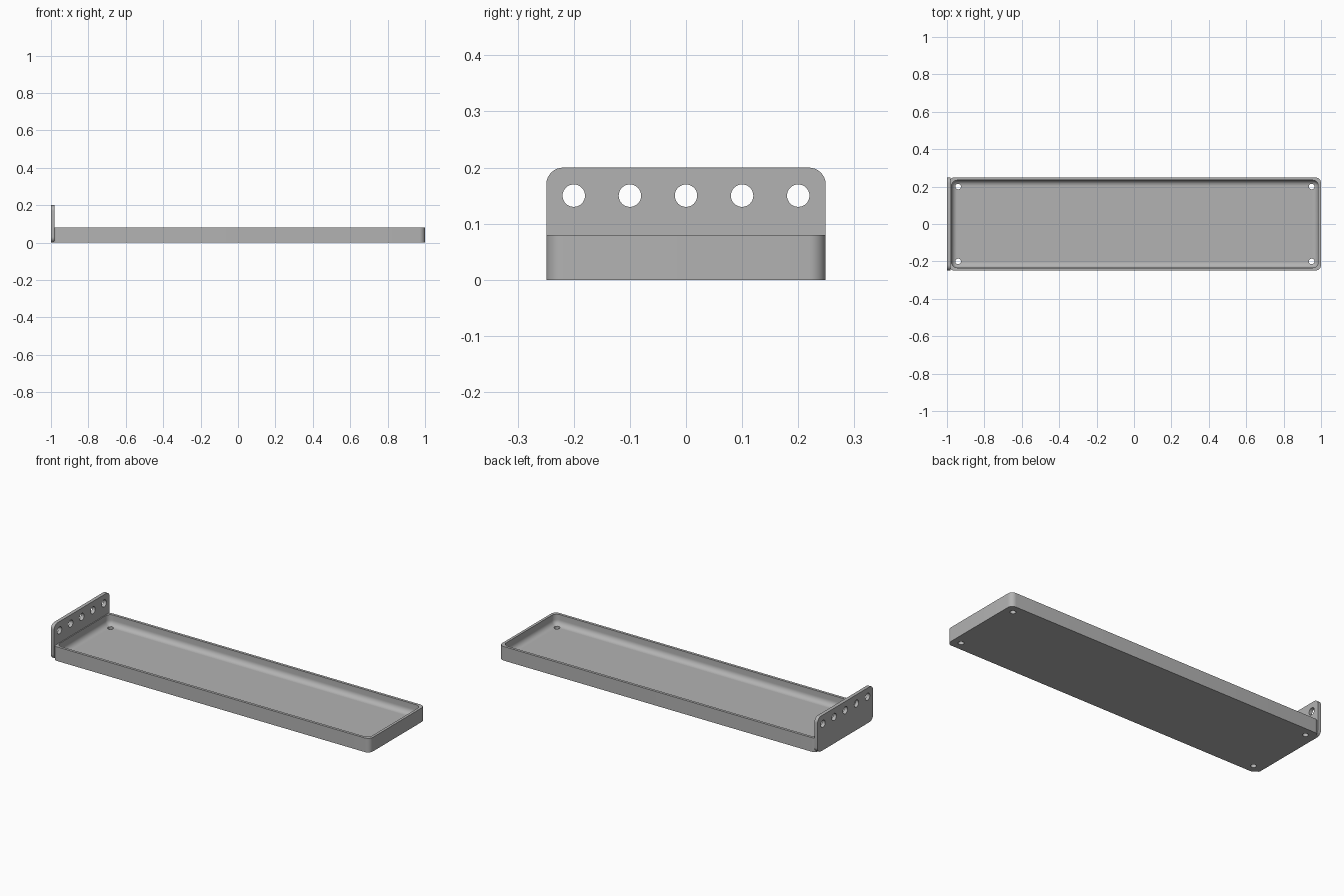
import bpy, bmesh, math
from mathutils import Matrix, Vector

if "Cube" in bpy.data.objects:
    bpy.data.objects.remove(bpy.data.objects["Cube"], do_unlink=True)

grey = bpy.data.materials.new("plain_grey")
grey.use_nodes = True
grey.diffuse_color = (0.45, 0.45, 0.45, 1)
grey.node_tree.nodes["Principled BSDF"].inputs["Base Color"].default_value = grey.diffuse_color

LEFT, RIGHT, HALF_Y = -0.99, 1.0, 0.249
RIM, FLOOR, WALL, ROUND = 0.08, 0.02, 0.015, 0.03


def rounded_rect(u0, u1, v0, v1, r, steps=8):
    """Outline of a rectangle with rounded corners."""
    corners = [(u1 - r, v1 - r), (u0 + r, v1 - r), (u0 + r, v0 + r), (u1 - r, v0 + r)]
    return [(u + r * math.cos(a), v + r * math.sin(a))
            for k, (u, v) in enumerate(corners)
            for a in [(k + i / steps) * math.pi / 2 for i in range(steps + 1)]]


def finish(bm, name):
    bmesh.ops.recalc_face_normals(bm, faces=bm.faces)
    mesh = bpy.data.meshes.new(name)
    bm.to_mesh(mesh)
    bm.free()
    mesh.materials.append(grey)
    obj = bpy.data.objects.new(name, mesh)
    bpy.context.collection.objects.link(obj)
    return obj


def loft(loops, name):
    """Solid skinned through closed loops, capped at both ends."""
    bm = bmesh.new()
    rings = [[bm.verts.new(p) for p in loop] for loop in loops]
    n = len(rings[0])
    for a, b in zip(rings, rings[1:]):
        for i in range(n):
            j = (i + 1) % n
            bm.faces.new((a[i], a[j], b[j], b[i]))
    bm.faces.new(rings[0][::-1])
    bm.faces.new(rings[-1])
    return finish(bm, name)


def drill(target, points, radius, axis, name):
    """Cut round holes through the target along one axis."""
    bm = bmesh.new()
    turn = Vector((0, 0, 1)).rotation_difference(Vector(axis)).to_matrix().to_4x4()
    for p in points:
        bmesh.ops.create_cone(bm, cap_ends=True, segments=32, radius1=radius, radius2=radius,
                              depth=0.06, matrix=Matrix.Translation(p) @ turn)
    cutter = finish(bm, name)
    cutter.hide_render = True
    cutter.hide_set(True)
    cutter.display_type = 'WIRE'
    mod = target.modifiers.new("holes", 'BOOLEAN')
    mod.object = cutter
    mod.solver = 'EXACT'
    bpy.context.view_layer.objects.active = target
    bpy.ops.object.modifier_apply(modifier=mod.name)
    bpy.data.objects.remove(cutter, do_unlink=True)


def smooth(obj):
    bpy.ops.object.select_all(action='DESELECT')
    obj.select_set(True)
    bpy.context.view_layer.objects.active = obj
    bpy.ops.object.shade_smooth_by_angle(angle=math.radians(35))


def tray_loop(inset, z, r):
    pts = rounded_rect(LEFT + inset, RIGHT - inset, -HALF_Y + inset, HALF_Y - inset, r)
    return [(x, y, z) for x, y in pts]


# Tray: outer wall, flat rim, inner wall and a rounded fillet into the floor
loops = [tray_loop(0, 0, ROUND), tray_loop(0, RIM, ROUND), tray_loop(WALL, RIM, ROUND)]
for i in range(9):
    a = i / 8 * math.pi / 2
    d = ROUND * (1 - math.cos(a))
    loops.append(tray_loop(WALL + d, FLOOR + ROUND * (1 - math.sin(a)), max(ROUND - d, 0.001)))
tray = loft(loops, "tray")
drill(tray, [(x, y, 0.01) for x in (LEFT + 0.05, RIGHT - 0.05) for y in (-0.2, 0.2)],
      0.015, (0, 0, 1), "screw_hole_cutter")
smooth(tray)

# End plate with rounded corners and a row of holes
outline = rounded_rect(-HALF_Y, HALF_Y, 0, 0.2, ROUND)
plate = loft([[(x, y, z) for y, z in outline] for x in (-1, -0.98)], "end_plate")
drill(plate, [(-0.99, (i - 2) * 0.1, 0.15) for i in range(5)], 0.02, (1, 0, 0), "plate_hole_cutter")
smooth(plate)
